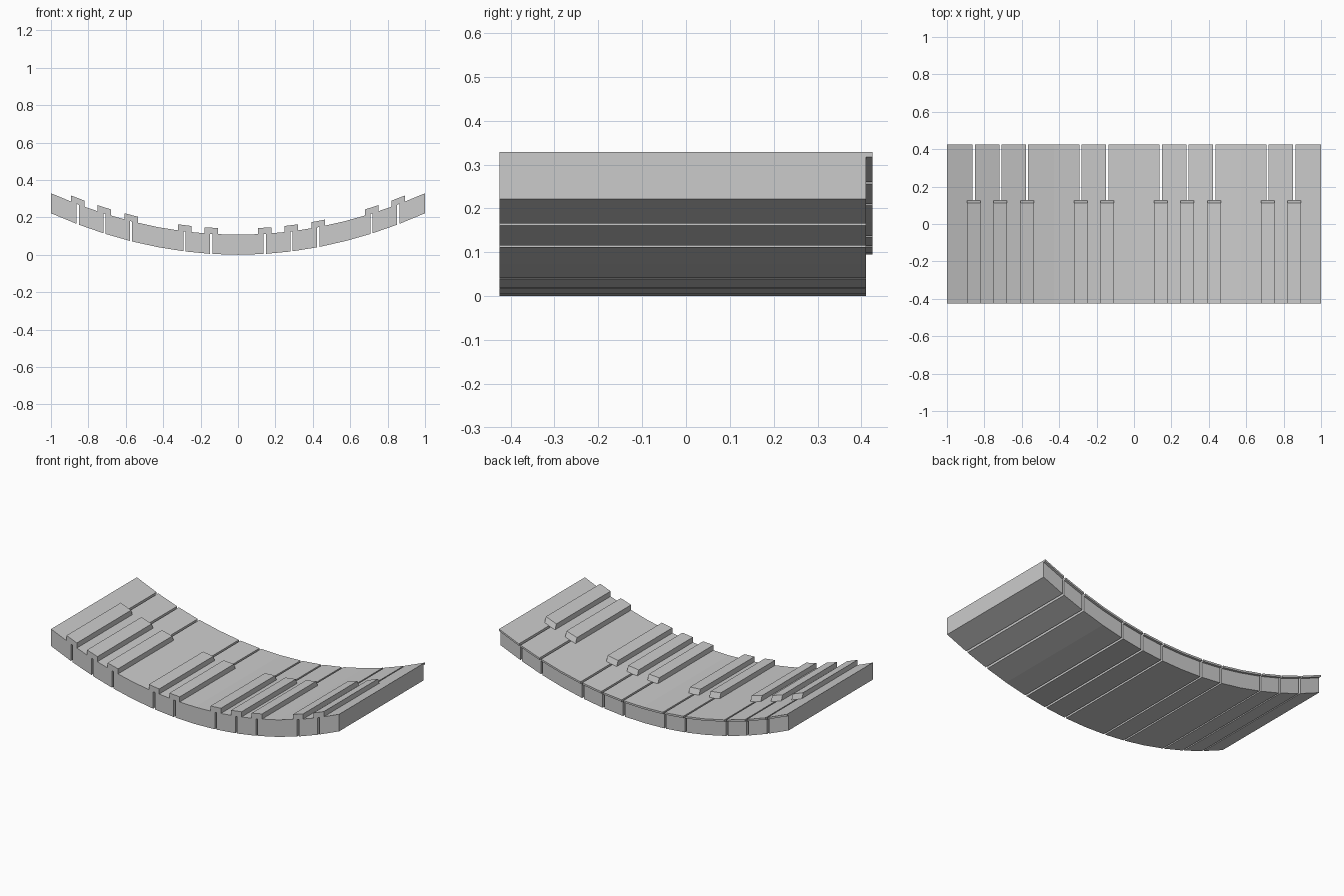
import bpy, bmesh

if "Cube" in bpy.data.objects:
    bpy.data.objects.remove(bpy.data.objects["Cube"])

CURVE = 0.222          # rise of the keyboard at x = +-1
PITCH = 1 / 7          # white key spacing
GAP = 0.006            # half gap beside a black key

# side outlines as (y, height above the curve)
WHITE = [(-0.425, 0), (0.41, 0), (0.41, 0.095), (0.425, 0.095),
         (0.425, 0.107), (-0.425, 0.107)]
BLACK = [(-0.425, 0.106), (0.127, 0.106), (0.113, 0.14), (-0.425, 0.14)]


def key(name, x0, x1, outline, color):
    """Extrude a side outline from x0 to x1, following the parabola."""
    bm = bmesh.new()
    ends = [[bm.verts.new((x, y, h + CURVE * x * x)) for y, h in outline]
            for x in (x0, x1)]
    a, b = ends
    n = len(outline)
    bm.faces.new(a)
    bm.faces.new(b[::-1])
    for i in range(n):
        j = (i + 1) % n
        bm.faces.new((a[i], b[i], b[j], a[j]))
    bmesh.ops.recalc_face_normals(bm, faces=bm.faces[:])
    mesh = bpy.data.meshes.new(name)
    bm.to_mesh(mesh)
    bm.free()
    ob = bpy.data.objects.new(name, mesh)
    bpy.context.collection.objects.link(ob)
    return ob


# boundaries (counted from the left) that carry a black key
black_at = {1, 2, 3, 5, 6, 8, 9, 10, 12, 13}

# white keys: slotted next to black keys, touching elsewhere
for i in range(14):
    left = -1 + i * PITCH + (GAP if i in black_at else 0)
    right = -1 + (i + 1) * PITCH - (GAP if i + 1 in black_at else 0)
    key(f"white_key_{i + 1}", left, right, WHITE, None)

# black keys straddling the slots, with a sloped end
for i in sorted(black_at):
    x = -1 + i * PITCH
    key(f"black_key_{i}", x - 0.036, x + 0.036, BLACK, None)
